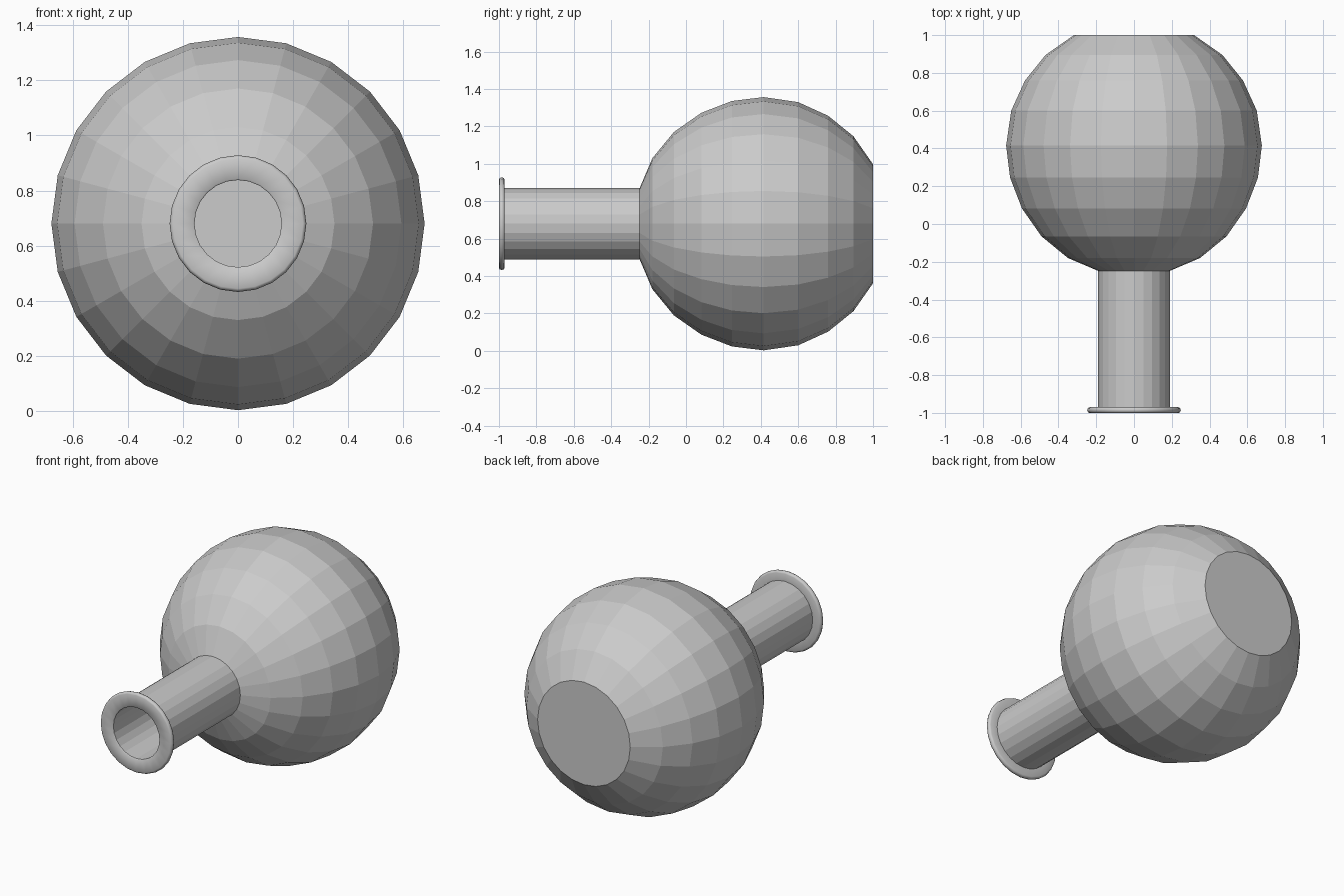
import bpy, bmesh, math

if "Cube" in bpy.data.objects:
    bpy.data.objects.remove(bpy.data.objects["Cube"])

SIDES = 24
AXIS_Z = 0.68


def lathe(name, profile):
    """Spin a (radius, y) profile about the horizontal axis; radius 0 closes it."""
    bm = bmesh.new()
    rings = []
    for r, y in profile:
        if r == 0:
            rings.append([bm.verts.new((0, y, AXIS_Z))] * SIDES)
            continue
        rings.append([bm.verts.new((r * math.sin(a), y, AXIS_Z + r * math.cos(a)))
                      for a in (2 * math.pi * i / SIDES for i in range(SIDES))])
    for lo, hi in zip(rings, rings[1:]):
        for i in range(SIDES):
            j = (i + 1) % SIDES
            quad = [lo[i], lo[j], hi[j], hi[i]]
            bm.faces.new(list(dict.fromkeys(quad)))
    bmesh.ops.recalc_face_normals(bm, faces=bm.faces)
    mesh = bpy.data.meshes.new(name)
    bm.to_mesh(mesh)
    bm.free()
    obj = bpy.data.objects.new(name, mesh)
    bpy.context.collection.objects.link(obj)
    return obj


# Outer bulb from the neck joint to the flat base
bulb = [(0.19, -0.248), (0.35, -0.18), (0.49, -0.065), (0.593, 0.082),
        (0.656, 0.245), (0.677, 0.415), (0.65, 0.60), (0.577, 0.76),
        (0.468, 0.895), (0.318, 1.0)]

# Inner wall follows the bulb, one glass thickness in
WALL = 0.032
CENTRE_Y = 0.415
k = 1 - WALL / 0.677
inner = [(r * k, CENTRE_Y + (y - CENTRE_Y) * k) for r, y in bulb[1:-1]]
inner = [(0.158, -0.23)] + inner + [(0.295, 1.0 - WALL), (0, 1.0 - WALL)]

# Hollow flask: neck, bulb and flat base outside, matching cavity inside
lathe("flask_outer_wall", [(0.19, -0.97)] + bulb + [(0, 1.0)])
cavity = lathe("flask_inner_wall", [(0.158, -0.995)] + inner)
cavity.data.flip_normals()

# Rounded rim around the mouth
rim = lathe("mouth_rim", [
    (0.158, -0.995), (0.163, -1.0), (0.236, -1.0), (0.244, -0.996),
    (0.248, -0.985), (0.244, -0.974), (0.236, -0.97), (0.19, -0.97)])
bpy.context.view_layer.objects.active = rim
rim.select_set(True)
bpy.ops.object.shade_smooth_by_angle(angle=math.radians(50))
